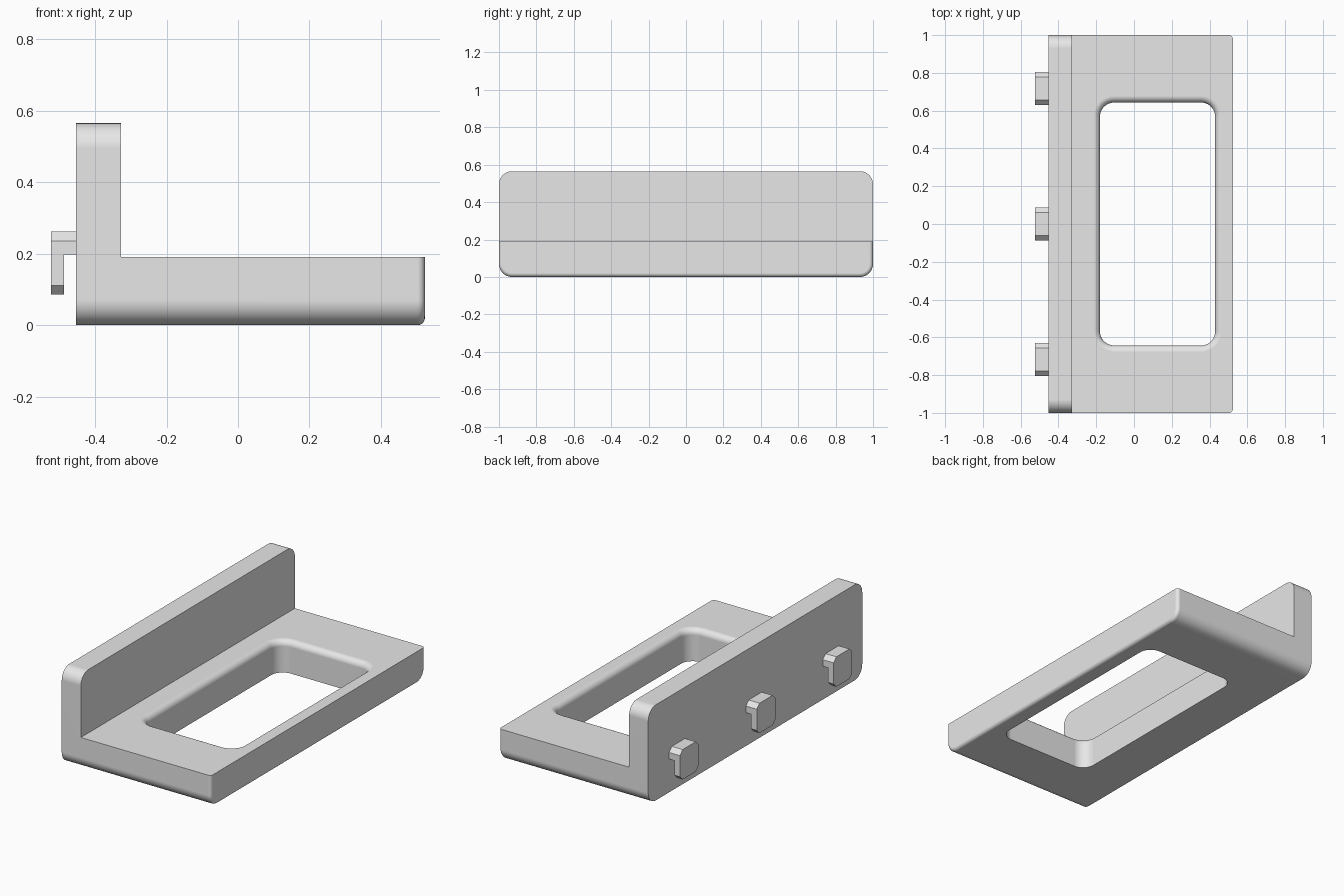
import bpy, bmesh
from math import sin, cos, pi

if "Cube" in bpy.data.objects:
    bpy.data.objects.remove(bpy.data.objects["Cube"], do_unlink=True)

grey = bpy.data.materials.new("light_grey")
grey.use_nodes = True
colour = (0.8, 0.8, 0.8, 1)
grey.diffuse_color = colour
grey.node_tree.nodes["Principled BSDF"].inputs["Base Color"].default_value = colour


def rounded_rect(u0, u1, v0, v1, r, steps):
    """Rectangle outline with rounded corners (one step gives a chamfer)."""
    corners = [(u1 - r, v1 - r), (u0 + r, v1 - r), (u0 + r, v0 + r), (u1 - r, v0 + r)]
    return [(cu + r * cos((k + i / steps) * pi / 2), cv + r * sin((k + i / steps) * pi / 2))
            for k, (cu, cv) in enumerate(corners) for i in range(steps + 1)]


def loft(name, rings):
    """Skin equal-length rings of 3D points and cap both ends."""
    bm = bmesh.new()
    loops = [[bm.verts.new(p) for p in ring] for ring in rings]
    for a, b in zip(loops, loops[1:]):
        for i in range(len(a)):
            j = (i + 1) % len(a)
            bm.faces.new((a[i], a[j], b[j], b[i]))
    bm.faces.new(loops[0])
    bm.faces.new(loops[-1])
    bmesh.ops.recalc_face_normals(bm, faces=bm.faces)
    mesh = bpy.data.meshes.new(name)
    bm.to_mesh(mesh)
    bm.free()
    mesh.materials.append(grey)
    ob = bpy.data.objects.new(name, mesh)
    bpy.context.collection.objects.link(ob)
    return ob


def box(name, x0, x1, y0, y1, z0, z1):
    outline = [(x0, y0), (x1, y0), (x1, y1), (x0, y1)]
    return loft(name, [[(x, y, z) for x, y in outline] for z in (z0, z1)])


def activate(ob):
    bpy.ops.object.select_all(action='DESELECT')
    ob.select_set(True)
    bpy.context.view_layer.objects.active = ob


def cut(ob, cutter):
    cutter.hide_render = True
    mod = ob.modifiers.new("cut", 'BOOLEAN')
    mod.operation, mod.solver, mod.object = 'DIFFERENCE', 'EXACT', cutter
    activate(ob)
    bpy.ops.object.modifier_apply(modifier=mod.name)
    bpy.data.objects.remove(cutter, do_unlink=True)


# Bracket body: rounded slab along x, with a small fillet round its free end
WALL_BACK, WALL_FACE, END = -0.453, -0.328, 0.523
FLOOR, TOP, R_END = 0.19, 0.565, 0.02


def slab_ring(x, inset):
    outline = rounded_rect(-1 + inset, 1 - inset, inset, TOP - inset, 0.07 - inset, 10)
    return [(x, y, z) for y, z in outline]


rings = [slab_ring(WALL_BACK, 0)]
for i in range(7):
    a = i / 6 * pi / 2
    rings.append(slab_ring(END - R_END * (1 - sin(a)), R_END * (1 - cos(a))))
body = loft("shelf_bracket", rings)
cut(body, box("step_cutter", WALL_FACE, 1, -2, 2, FLOOR, 1))

# Window through the floor, flaring out in a fillet at its upper rim
R_RIM = 0.035


def window_ring(z, grow):
    outline = rounded_rect(-0.18 - grow, 0.43 + grow, -0.643 - grow, 0.643 + grow, 0.075 + grow, 10)
    return [(x, y, z) for x, y in outline]


rings = [window_ring(-0.1, 0)]
for i in range(9):
    a = i / 8 * pi / 2
    rings.append(window_ring(FLOOR - R_RIM * (1 - sin(a)), R_RIM * (1 - cos(a))))
rings.append(window_ring(FLOOR + 0.1, R_RIM))
cut(body, loft("window_cutter", rings))

activate(body)
bpy.ops.object.shade_smooth_by_angle(angle=pi / 6)
normals = body.modifiers.new("even_shading", 'WEIGHTED_NORMAL')
normals.keep_sharp = True

# Three chamfered hooks on the back of the wall
for name, y in (("front_hook", -0.718), ("middle_hook", 0), ("back_hook", 0.718)):
    outline = rounded_rect(y - 0.087, y + 0.087, 0.085, 0.262, 0.026, 1)
    hook = loft(name, [[(x, u, v) for u, v in outline] for x in (-0.524, WALL_BACK + 0.005)])
    cut(hook, box("notch_cutter", -0.487, 0, y - 1, y + 1, 0, 0.197))
